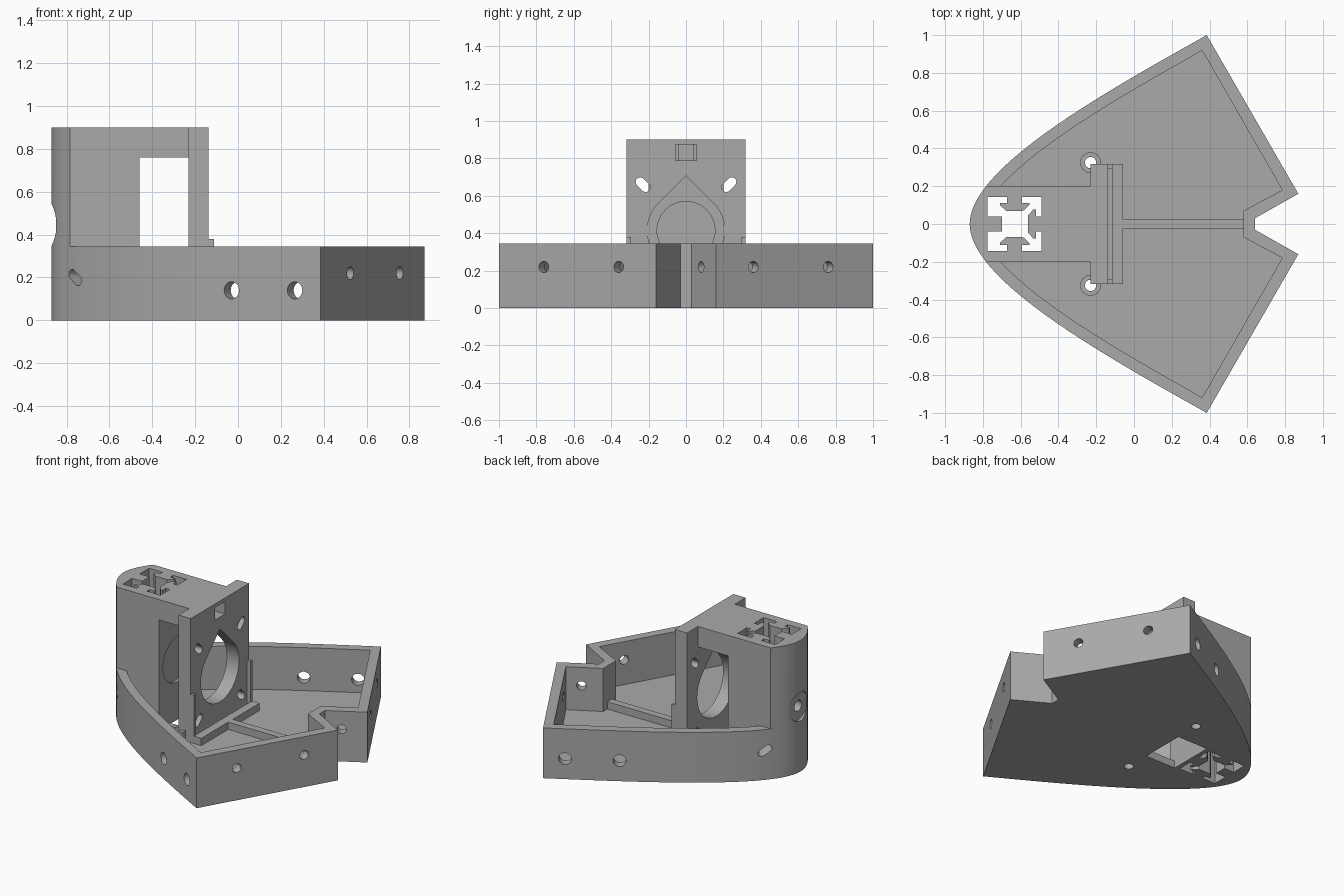
import bpy, bmesh, math
from mathutils import Vector, Matrix
from mathutils.geometry import interpolate_bezier

if "Cube" in bpy.data.objects:
    bpy.data.objects.remove(bpy.data.objects["Cube"])

grey = bpy.data.materials.new("plain grey")
grey.use_nodes = True
grey.diffuse_color = (0.4, 0.4, 0.4, 1)
grey.node_tree.nodes["Principled BSDF"].inputs["Base Color"].default_value = (0.4, 0.4, 0.4, 1)

X, Y, Z = Vector((1, 0, 0)), Vector((0, 1, 0)), Vector((0, 0, 1))
FLOOR, RIM, TOP = 0.05, 0.345, 0.9
BORE_Z = 0.415


def prism(name, pts, origin, axis, length):
    """Extrude a 2D profile from origin along axis (profile up is z, or y when axis is z)."""
    w = Vector(axis).normalized()
    v = Y if abs(w.z) > 0.9 else Z
    u = v.cross(w)
    o = Vector(origin)
    bm = bmesh.new()
    face = bm.faces.new([bm.verts.new(o + u * p[0] + v * p[1]) for p in pts])
    out = bmesh.ops.extrude_face_region(bm, geom=[face])
    bmesh.ops.translate(bm, vec=w * length,
                        verts=[g for g in out["geom"] if isinstance(g, bmesh.types.BMVert)])
    bmesh.ops.recalc_face_normals(bm, faces=bm.faces)
    mesh = bpy.data.meshes.new(name)
    bm.to_mesh(mesh)
    bm.free()
    mesh.materials.append(grey)
    ob = bpy.data.objects.new(name, mesh)
    bpy.context.collection.objects.link(ob)
    return ob


def rect(x0, x1, y0, y1):
    return [(x0, y0), (x1, y0), (x1, y1), (x0, y1)]


def box(name, x0, x1, y0, y1, z0, z1):
    return prism(name, rect(x0, x1, y0, y1), (0, 0, z0), Z, z1 - z0)


def arc(r, a0=0, a1=360, n=32, c=(0, 0)):
    n_pts = n if a1 - a0 == 360 else n + 1
    angles = [math.radians(a0 + (a1 - a0) * i / n) for i in range(n_pts)]
    return [(c[0] + r * math.cos(a), c[1] + r * math.sin(a)) for a in angles]


def capsule(r, half, tilt):
    pts = arc(r, -90, 90, 12, (half, 0)) + arc(r, 90, 270, 12, (-half, 0))
    c, s = math.cos(math.radians(tilt)), math.sin(math.radians(tilt))
    return [(x * c - y * s, x * s + y * c) for x, y in pts]


def mirrored(half):
    return half + [(x, -y) for x, y in reversed(half) if abs(y) > 1e-5]


def combine(ob, others, operation):
    for other in others:
        mod = ob.modifiers.new("combine", "BOOLEAN")
        mod.operation, mod.solver, mod.object = operation, "EXACT", other
        bpy.context.view_layer.objects.active = ob
        bpy.ops.object.modifier_apply(modifier=mod.name)
        bpy.data.objects.remove(other)


def drill(origin, axis, pts, depth, back=0.03):
    """Cutter that starts slightly outside the surface."""
    axis = Vector(axis).normalized()
    return prism("cutter", pts, Vector(origin) - axis * back, axis, depth + back)


# Curved side of the hull, from rear corner to nose
curve = [Vector((p[0], p[1])) for p in interpolate_bezier(
    (0.385, 1, 0), (-0.15, 0.7, 0), (-0.87, 0.3, 0), (-0.87, 0, 0), 40)]
curve[-1].y = 0


def inward(i):
    t = curve[min(i + 1, len(curve) - 1)] - curve[max(i - 1, 0)]
    return Vector((-t.y, t.x)).normalized()


def on_curve(x):
    i = next(k for k in range(len(curve)) if curve[k + 1].x <= x)
    f = (curve[i].x - x) / (curve[i].x - curve[i + 1].x)
    return curve[i].lerp(curve[i + 1], f), inward(i)


outer = [(0.64, 0.03), (0.87, 0.16)] + [tuple(p) for p in curve]
inner = [(0.58, 0.07), (0.785, 0.18), (0.36, 0.92)]
for i, p in enumerate(curve):
    q = p + inward(i) * 0.06
    if 0.01 < q.y and q.x < 0.33:
        inner.append(tuple(q))
inner.append((-0.81, 0))

# Tray with pocket, tower block and screw bosses
body = prism("tray_and_tower", mirrored(outer), (0, 0, 0), Z, RIM)
combine(body, [prism("cutter", mirrored(inner), (0, 0, FLOOR), Z, 1)], "DIFFERENCE")
nose = [(-0.23, 0.2), (-0.783, 0.2)] + [tuple(p) for p in curve if p.y < 0.195]
combine(body, [prism("tower", mirrored(nose), (0, 0, 0), Z, TOP)], "UNION")
combine(body, [prism("boss", arc(0.055), (-0.23, s * 0.325, 0.02), Z, 0.1)
               for s in (1, -1)], "UNION")

cuts = [
    box("window", -0.46, -0.2, -0.22, 0.22, FLOOR, 0.76),
    box("floor_opening", -0.46, -0.23, -0.155, 0.155, -0.1, 0.1),
    box("rail_socket", -0.775, -0.49, -0.142, 0.142, -0.1, 1),
    box("cable_channel", -0.55, -0.1, -0.055, 0.055, 0.79, 0.875),
    drill((-0.46, 0, BORE_Z), -X, arc(0.155, n=48), 0.02),
    drill((-0.87, 0, 0.445), X, arc(0.098), 0.02),
    drill((-0.87, 0, 0.445), X, arc(0.038), 0.12),
    drill((0.73, 0.081, 0.22), (-0.49, 0.87, 0), arc(0.03), 0.1),
]
for s in (1, -1):
    cuts.append(drill((-0.23, s * 0.325, 0), Z, arc(0.03), 0.3))
    for x in (-0.03, 0.265):
        p, n = on_curve(x)
        cuts.append(drill((p.x, s * p.y, 0.14), (n.x, s * n.y, 0), arc(0.04), 0.1))
    p, n = on_curve(-0.76)
    cuts.append(drill((p.x, s * p.y, 0.2), (n.x, s * n.y, 0), capsule(0.024, 0.025, s * -35), 0.1))
    for y in (0.36, 0.76):
        cuts.append(drill((0.385 + (1 - y) * 0.577, s * y, 0.22), (-0.866, -0.5 * s, 0), arc(0.03), 0.1))
combine(body, cuts, "DIFFERENCE")

# Mounting plate with teardrop bore, slots and cable opening
plate = box("mounting_plate", -0.23, -0.137, -0.317, 0.317, 0.04, TOP)
teardrop = arc(0.207, -225, 45, 48) + [(0, 0.293)]
holes = [
    drill((-0.23, 0, BORE_Z), X, teardrop, 0.2),
    drill((-0.23, 0, 0), X, rect(-0.055, 0.055, 0.79, 0.875), 0.2),
]
for sy in (1, -1):
    for sz in (1, -1):
        holes.append(drill((-0.23, sy * 0.23, BORE_Z + sz * 0.245), X,
                           capsule(0.025, 0.02, 45 * sy * sz), 0.2))
combine(plate, holes, "DIFFERENCE")

# Low sill, end tabs and centre rib on the tray floor
sill = box("plate_sill", -0.115, -0.057, -0.317, 0.317, 0.04, 0.1)
rib = box("centre_rib", -0.06, 0.59, -0.025, 0.025, 0.04, 0.1)
tabs = [box("plate_tab", -0.14, -0.113, min(s * 0.295, s * 0.317), max(s * 0.295, s * 0.317), 0.04, 0.38)
        for s in (1, -1)]

# Keys that fill the rail grooves inside the socket
key_half = [(0.04, 0.145), (0.04, 0.112), (0.078, 0.112), (0.078, 0.1), (0.045, 0.07)]
key = key_half + [(-x, y) for x, y in reversed(key_half)]
for angle in (0, 180, 270):
    rot = Matrix.Rotation(math.radians(angle), 2)
    pts = [tuple(rot @ Vector(p)) for p in key]
    prism("rail_key", pts, (-0.632, 0, 0), Z, TOP)
nose_key = box("nose_key", -0.778, -0.7, -0.04, 0.04, 0, TOP)
combine(nose_key, [drill((-0.778, 0, 0.445), X, arc(0.035), 0.2)], "DIFFERENCE")

# Smooth the curved walls and bores, keep edges sharp
for ob in (body, plate, nose_key):
    bpy.ops.object.select_all(action="DESELECT")
    ob.select_set(True)
    bpy.context.view_layer.objects.active = ob
    bpy.ops.object.shade_smooth_by_angle(angle=math.radians(30))
